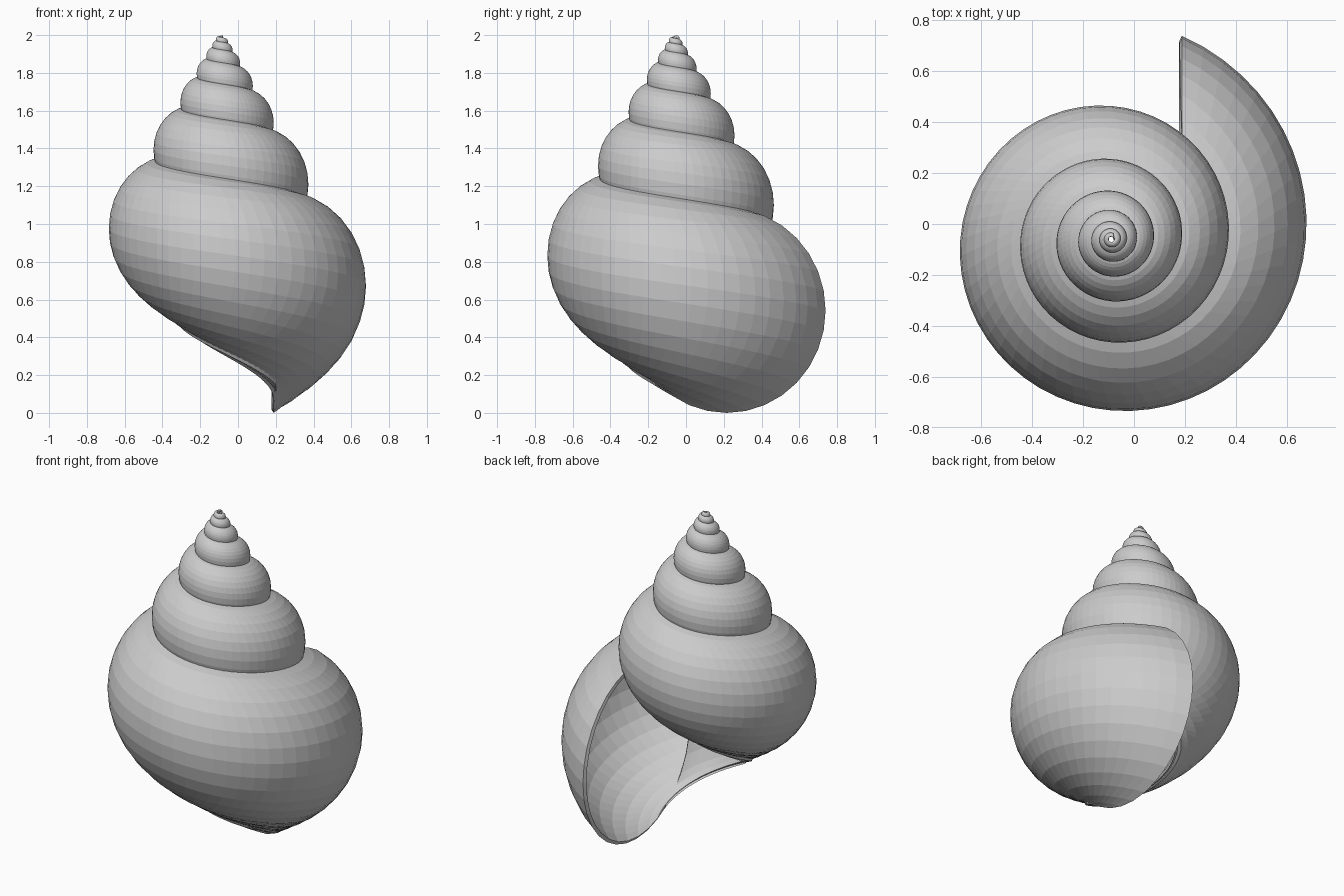
import bpy, bmesh
from math import sin, cos, pi

if "Cube" in bpy.data.objects:
    bpy.data.objects.remove(bpy.data.objects["Cube"])

AXIS_X, AXIS_Y, APEX_Z = -0.089, -0.059, 2.026   # coiling axis and virtual apex
GROWTH, TURNS = 1.66, 7                          # size ratio per turn, whorl count
SEG, SIDES = 56, 32                              # steps per turn, sides of the tube
RAD_Y, RAD_Z, WALL = 0.523, 0.5425, 0.022        # mouth half width, half height, wall
CENTRE = (0.277, 0.275, -1.4835)                 # mouth centre relative to the apex

bm = bmesh.new()
scale = [GROWTH ** (k / SEG - TURNS) for k in range(TURNS * SEG + 1)]


def ring(step):
    """One tube section: the mouth oval, scaled and turned back along the spiral."""
    s, a = scale[step], 2 * pi * step / SEG
    verts = []
    for i in range(SIDES):
        t = 2 * pi * i / SIDES
        x = CENTRE[0]
        y = CENTRE[1] + RAD_Y * cos(t)
        z = CENTRE[2] + RAD_Z * sin(t)
        verts.append(bm.verts.new((AXIS_X + s * (x * cos(a) - y * sin(a)),
                                   AXIS_Y + s * (x * sin(a) + y * cos(a)),
                                   APEX_Z + s * z)))
    return verts


def bridge(a, b):
    for i in range(SIDES):
        j = (i + 1) % SIDES
        bm.faces.new((a[i], a[j], b[j], b[i]))


def skin(rings):
    for a, b in zip(rings, rings[1:]):
        bridge(a, b)
    bm.faces.new(rings[0])


# outer wall, closed at the apex
outer = [ring(k) for k in range(TURNS * SEG + 1)]
skin(outer)
bmesh.ops.recalc_face_normals(bm, faces=bm.faces)
bm.normal_update()

# inner wall, offset along the normals and joined at the mouth rim
inner = [[bm.verts.new(v.co - v.normal * WALL * s) for v in r]
         for r, s in zip(outer, scale)]
skin(inner)
bridge(outer[-1], inner[-1])

bmesh.ops.recalc_face_normals(bm, faces=bm.faces)
mesh = bpy.data.meshes.new("spiral_shell")
bm.to_mesh(mesh)
bm.free()
bpy.context.collection.objects.link(bpy.data.objects.new("spiral_shell", mesh))
